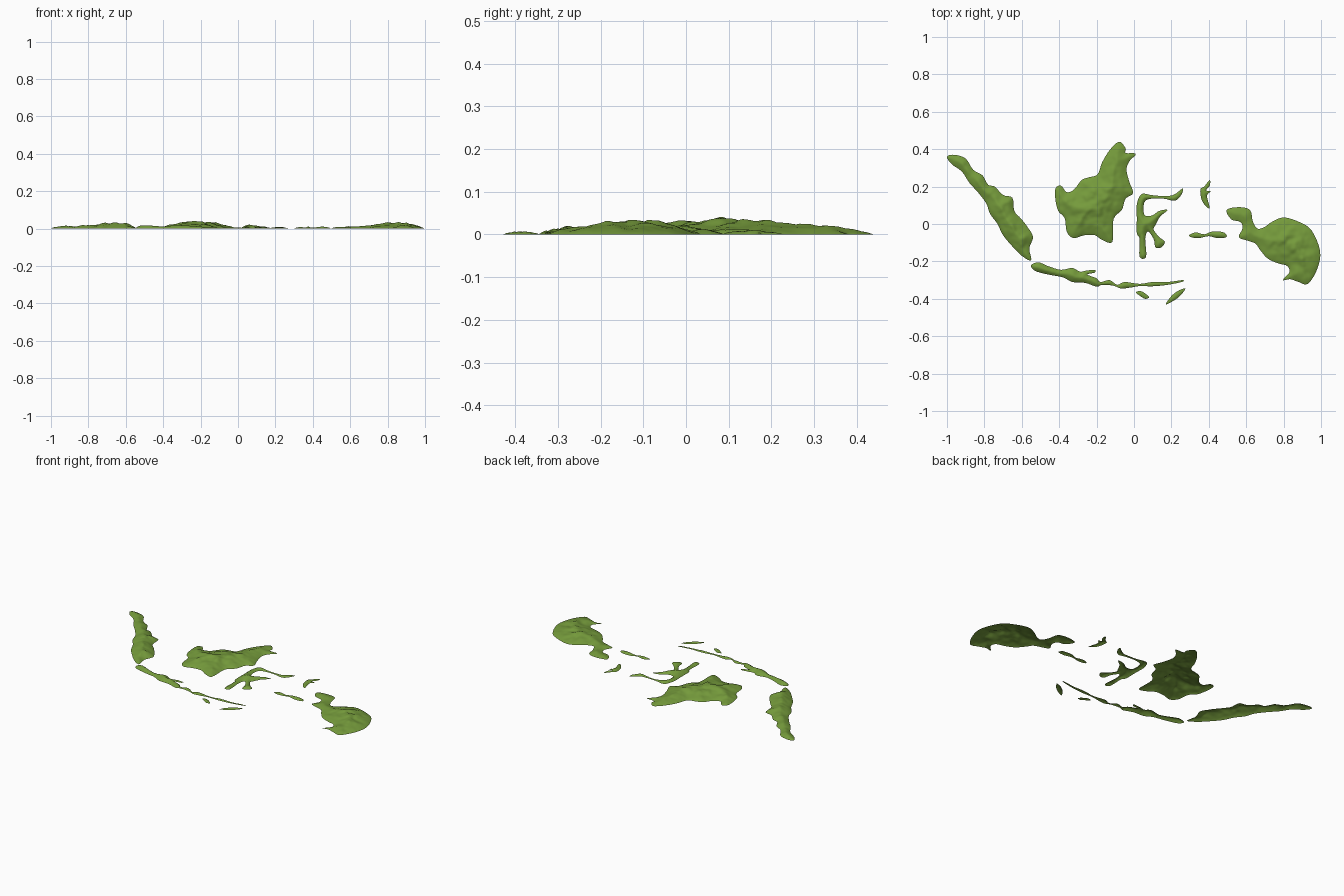
import bpy, math
from mathutils import Vector, noise
from mathutils.geometry import delaunay_2d_cdt

if "Cube" in bpy.data.objects:
    bpy.data.objects.remove(bpy.data.objects["Cube"])

green = bpy.data.materials.new("leaf green")
green.diffuse_color = (0.18, 0.33, 0.045, 1)
green.use_nodes = True
green.node_tree.nodes["Principled BSDF"].inputs["Base Color"].default_value = green.diffuse_color
STEP = 0.009


def smooth_outline(flat, sub=4):
    """Closed Catmull-Rom curve through x, y pairs given in hundredths."""
    p = [Vector((flat[i], flat[i + 1])) / 100 for i in range(0, len(flat), 2)]
    n, out = len(p), []
    for i in range(n):
        a, b, c, d = p[i - 1], p[i], p[(i + 1) % n], p[(i + 2) % n]
        for k in range(sub):
            t = k / sub
            out.append(0.5 * (2 * b + (c - a) * t + (2 * a - 5 * b + 4 * c - d) * t * t
                              + (3 * b - a - 3 * c + d) * t ** 3))
    return out


def inside(q, loop):
    hit = False
    for i, b in enumerate(loop):
        a = loop[i - 1]
        if (a.y > q.y) != (b.y > q.y) and q.x < (b.x - a.x) * (q.y - a.y) / (b.y - a.y) + a.x:
            hit = not hit
    return hit


def edge_distance(q, loop):
    best = 9
    for i, b in enumerate(loop):
        a = loop[i - 1]
        ab = b - a
        t = max(0, min(1, (q - a).dot(ab) / max(ab.length_squared, 1e-12)))
        best = min(best, (q - a - ab * t).length)
    return best


def island(name, flat, lift=1.0, bias=lambda x, y: 1.0):
    """Hilly shell: height grows away from the coast, broken up by noise."""
    loop = smooth_outline(flat)
    n = len(loop)
    pts = list(loop)
    x0, x1 = min(p.x for p in loop), max(p.x for p in loop)
    y0, y1 = min(p.y for p in loop), max(p.y for p in loop)
    for j in range(int((y1 - y0) / STEP) + 1):
        for i in range(int((x1 - x0) / STEP) + 1):
            q = Vector((x0 + (i + 0.5 * (j % 2)) * STEP, y0 + j * STEP))
            if inside(q, loop) and edge_distance(q, loop) > STEP * 0.35:
                pts.append(q)
    edges = [(i, (i + 1) % n) for i in range(n)]
    vs, _, fs, *_ = delaunay_2d_cdt(pts, edges, [], 1, 1e-6)
    fs = [f for f in fs if inside(sum((vs[i] for i in f), Vector((0, 0))) / len(f), loop)]
    verts = []
    for v in vs:
        d = edge_distance(v, loop)
        h = 0
        if d > 1e-4:
            bumps = 1 + 0.33 * noise.noise((v.x * 19, v.y * 19, 3)) \
                + 0.15 * noise.noise((v.x * 40, v.y * 40, 8))
            h = 0.165 * d ** 0.75 * lift * bias(v.x, v.y) * bumps
        verts.append((v.x, v.y, h))
    me = bpy.data.meshes.new(name)
    me.from_pydata(verts, [], fs)
    me.materials.append(green)
    for f in me.polygons:
        f.use_smooth = True
    ob = bpy.data.objects.new(name, me)
    bpy.context.collection.objects.link(ob)


# long diagonal island in the west
island("west_island", [
    -100, 36, -96, 37, -90, 35, -86, 29, -81, 26, -78, 21, -74.5, 20, -70, 15.5, -65, 14,
    -64, 7, -60.5, 3, -57, -1.5, -54, -7, -56, -13, -55, -19.5, -60, -17, -65, -12,
    -70, -6, -73, 0, -77, 5.5, -79, 11, -83.5, 17, -88, 22, -92, 28, -97.5, 32],
    1.35, lambda x, y: 1.15 - min(0.4, 1.6 * abs(x + 0.7)))

# large central block
island("central_island", [
    -42, 19, -39, 20.5, -36, 17, -32, 18.5, -28, 23.5, -24, 25, -19.5, 26.5, -17, 33,
    -13, 39.5, -8, 44, -4.5, 40.5, -4.5, 38, 1, 37.5, -2.5, 33.5, -4, 29, -2.5, 22.5,
    -0.5, 16.5, -4.5, 13.5, -6.5, 7.5, -11, 2.5, -11.5, -9.5, -17, -8.5, -21, -6,
    -26.5, -6, -32.5, -7.5, -36, -4, -37, 3, -40.5, 7, -42, 13],
    1.05, lambda x, y: 1 - 0.8 * max(0, y - 0.2))

# southern chain, lower toward the east
island("south_chain", [
    -55, -22, -51, -20.5, -46, -22.5, -39, -24.5, -33, -23.5, -29, -25.5, -26, -25,
    -21, -24.5, -21, -26, -25, -27, -20, -29, -18, -31, -13, -30, -9, -32.5, -5, -31,
    3, -32, 10, -31, 18, -31, 26, -30, 25.5, -31, 18, -32.5, 10, -33.3, 3, -33.2,
    -2, -34, -7, -34.5, -11, -33, -17, -32.5, -20, -33.5, -26, -31.5, -33, -31,
    -38, -28.5, -46, -27, -53, -25], 1.6, lambda x, y: 1 - 0.8 * max(0, min(0.4, x + 0.3)))

# two small islands below the chain
island("south_islet", [1, -36.5, 4, -36, 8, -39, 6, -40, 3, -38.3])
island("southeast_islet", [17, -43, 20, -38.5, 24, -35.5, 27.5, -34.5, 25, -38, 22, -40.5])

# branching island with four arms
island("branching_island", [
    1.5, 10.5, 4, 16, 9, 15.5, 15, 15, 21, 15.5, 26, 19, 25.5, 16, 22, 12.5, 16, 13.5,
    9, 13.5, 5.5, 11.5, 5.5, 5, 9.5, 4.5, 13.5, 7, 18, 7.5, 14, 4, 11.5, -0.5,
    10.5, -3, 13.5, -7, 16.5, -9.5, 14.5, -12.5, 11.5, -12.5, 10.5, -8, 7.5, -4,
    6, -8, 6.5, -17.5, 3, -17.5, 3, -8, 1.5, -5, 1.5, 3], 1.4)

# small islands between the branching and eastern ones
island("north_islet", [
    35.5, 18.5, 37.5, 20, 40.5, 23.5, 40.5, 20.5, 38.5, 18, 41, 17.5, 39, 15,
    40.5, 8.5, 38, 10, 36, 13.5], 1.3)
island("middle_islet", [
    29.5, -6, 33, -4.5, 37.5, -5.5, 42, -4, 48, -4.5, 49.5, -7, 44.5, -7.5,
    40, -6.5, 35, -7.5, 31, -7.2], 1.3)

# eastern island, rising toward its rounded shore
island("east_island", [
    49.5, 7.5, 56, 9, 62, 7.5, 63.5, 1.5, 66, -2.5, 70, -1.5, 73.5, 1, 80, 3.5,
    88.5, 1, 95, -3.5, 99.5, -14.5, 98, -24, 93, -32, 88, -31, 83.5, -29.5, 79.5, -30,
    83, -26, 82, -22.5, 77, -21, 71.5, -18.5, 67.5, -14, 65, -10.5, 61, -9, 56, -7,
    58, -2.5, 57, 1, 52, 2.5], 0.95, lambda x, y: 0.75 + 0.85 * max(0, x - 0.55))
